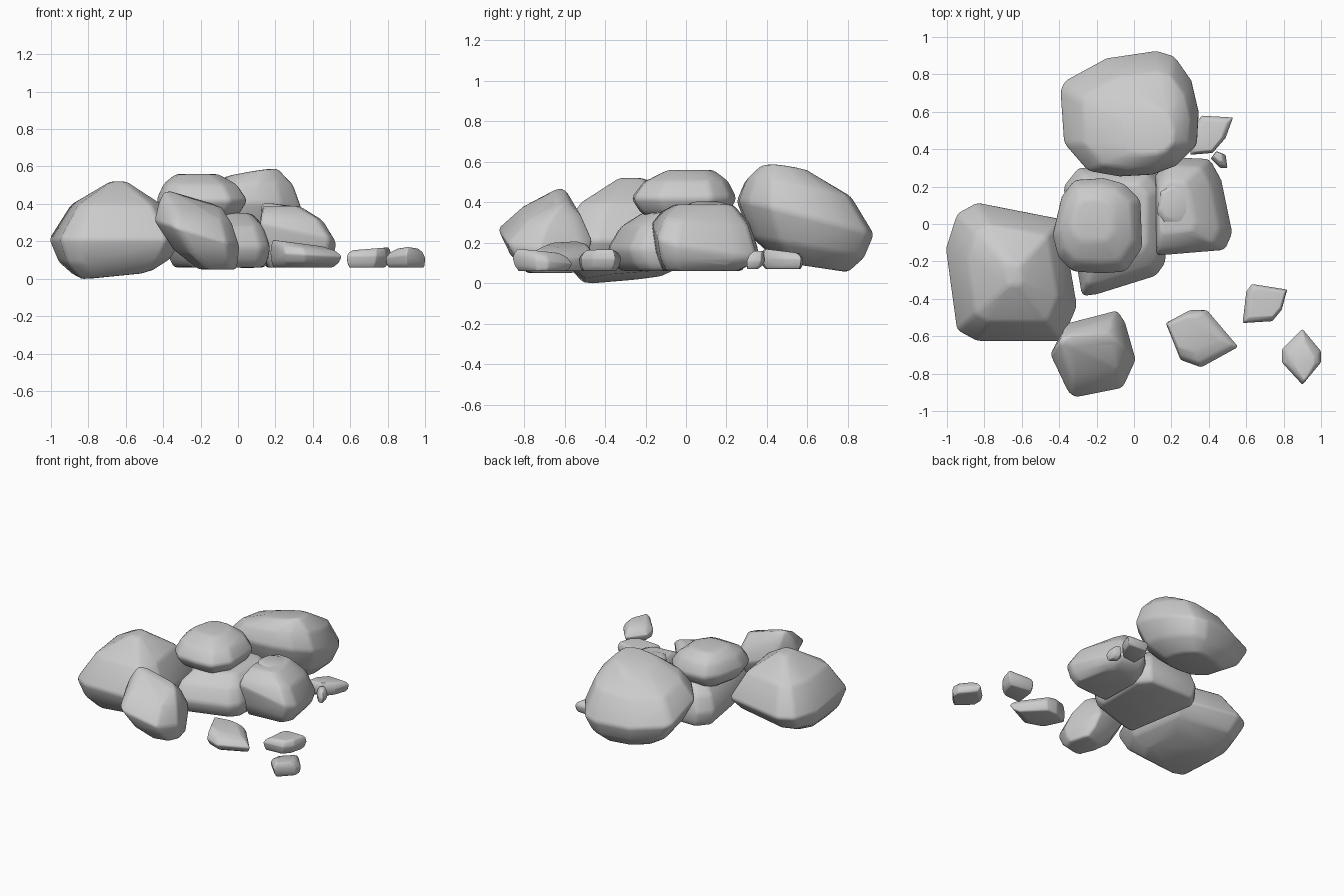
import bpy
import bmesh
from mathutils import Vector

# Remove the default object only
default_cube = bpy.data.objects.get("Cube")
if default_cube:
    bpy.data.objects.remove(default_cube, do_unlink=True)

# One stone colour for the whole pile
stone = bpy.data.materials.new("light_grey_stone")
stone_colour = (0.6, 0.6, 0.6, 1)
stone.diffuse_color = stone_colour
stone.use_nodes = True
shader = stone.node_tree.nodes["Principled BSDF"]
shader.inputs["Base Color"].default_value = stone_colour
shader.inputs["Roughness"].default_value = 0.9

CM = 0.01


def outline_centre(outline):
    """Middle of the outline's bounding box."""
    xs, ys = zip(*outline)
    return (min(xs) + max(xs)) / 2, (min(ys) + max(ys)) / 2


def layer(outline, centre, height, scale=(1, 1), tilt=(0, 0)):
    """Copy of the outline, scaled, moved to a centre and tilted."""
    middle_x, middle_y = outline_centre(outline)
    points = []
    for x, y in outline:
        dx = (x - middle_x) * scale[0]
        dy = (y - middle_y) * scale[1]
        z = height + dx * tilt[0] + dy * tilt[1]
        points.append(Vector((centre[0] + dx, centre[1] + dy, z)) * CM)
    return points


def shoulder(belt, cap, inward, rise=0.6):
    """Rounded layer between the widest belt and a cap."""
    points = []
    for outer, inner in zip(belt, cap):
        point = outer.lerp(inner, inward)
        point.z = outer.z + (inner.z - outer.z) * rise
        points.append(point)
    return points


def rock(name, outline, belt, top, bottom, belt_tilt=(0, 0), edge=0.02,
         inward=0.36):
    """Chipped boulder: hull around a belt, two shoulders and two caps.

    top and bottom are (centre, height, scale, tilt), lengths in centimetres.
    """
    belt_layer = layer(outline, outline_centre(outline), belt, tilt=belt_tilt)
    top_layer = layer(outline, *top)
    bottom_layer = layer(outline, *bottom)
    points = belt_layer + top_layer + bottom_layer
    points += shoulder(belt_layer, top_layer, inward)
    points += shoulder(belt_layer, bottom_layer, inward)

    bm = bmesh.new()
    for point in points:
        bm.verts.new(point)
    bmesh.ops.convex_hull(bm, input=bm.verts)
    loose = [vert for vert in bm.verts if not vert.link_faces]
    bmesh.ops.delete(bm, geom=loose, context="VERTS")
    bmesh.ops.dissolve_limit(bm, angle_limit=0.1, verts=bm.verts, edges=bm.edges)
    bmesh.ops.recalc_face_normals(bm, faces=bm.faces)
    mesh = bpy.data.meshes.new(name)
    bm.to_mesh(mesh)
    bm.free()
    mesh.materials.append(stone)

    stone_object = bpy.data.objects.new(name, mesh)
    bpy.context.collection.objects.link(stone_object)
    for face in mesh.polygons:
        face.use_smooth = True
    worn_edges = stone_object.modifiers.new("worn_edges", "BEVEL")
    worn_edges.width = edge
    worn_edges.segments = 2
    worn_edges.limit_method = "ANGLE"
    worn_edges.angle_limit = 0.4
    return stone_object


# Large boulders
rock("left_boulder",
     [(-101, -13), (-95, 6), (-84, 12), (-68, 8), (-38, 3), (-30, -44),
      (-38, -63), (-84, -63), (-95, -57)],
     belt=21,
     top=((-64, -27), 52, (0.12, 0.16)),
     bottom=((-67, -31), 3, (0.58, 0.52), (0.1, 0.1)))

rock("back_boulder",
     [(-40, 72), (-37, 77), (-15, 89), (12, 93), (22, 90), (31, 77), (35, 60),
      (34, 42), (23, 31), (10, 26), (-8, 25), (-25, 28), (-38, 43)],
     belt=32, belt_tilt=(0.03, -0.25),
     top=((7, 49), 56, (0.38, 0.36), (0.17, -0.13)),
     bottom=((-1, 63), 8, (0.5, 0.5), (0, -0.15)))

# Stones stacked in the middle
rock("middle_base_stone",
     [(-28, -39), (-20, -38), (12, -28), (17, -21), (18, 20), (10, 30),
      (-30, 30), (-38, 20)],
     belt=17,
     top=((-10, 0), 35, (0.62, 0.62)),
     bottom=((-10, -2), 6, (0.88, 0.88)))

rock("upper_stone",
     [(-44, -6), (-39, 15), (-32, 24), (-16, 25), (-5, 22), (4, 13),
      (5, -13), (-4, -26), (-17, -27), (-33, -26), (-41, -18)],
     belt=42,
     top=((-22, 2), 56, (0.46, 0.44)),
     bottom=((-20, 0), 30, (0.55, 0.55)))

rock("right_stone",
     [(12, -17), (49, -14), (53, -5), (47, 13), (47, 24), (41, 35),
      (20, 36), (11, 26)],
     belt=20, belt_tilt=(-0.2, -0.22),
     top=((23, 9), 39, (0.46, 0.54)),
     bottom=((31, 7), 6, (0.75, 0.7)))

rock("right_stone_cap",
     [(12, 6), (14, 18), (22, 22), (30, 17), (31, 6), (26, 0), (16, 0)],
     belt=38,
     top=((20, 11), 40, (0.6, 0.6), (-0.1, 0)),
     bottom=((21, 11), 34, (0.8, 0.8)), edge=0.01)

# Tilted slab at the front, with a ridge running across it
rock("front_slab",
     [(-45, -70), (-36, -53), (-9, -46), (-5, -52), (1, -73),
      (-6, -88), (-31, -93), (-35, -91)],
     belt=24, belt_tilt=(-0.3, 0),
     top=((-24, -62), 43, (0.68, 0.16), (-0.3, 0.1)),
     bottom=((-11, -67), 5, (0.45, 0.5)), inward=0.44)

# Small loose stones
rock("loose_stone_front",
     [(17, -53), (30, -46), (39, -46), (46, -54), (56, -66), (36, -77),
      (25, -73)],
     belt=13, belt_tilt=(-0.05, 0),
     top=((32, -59), 19, (0.7, 0.6), (-0.13, 0)),
     bottom=((35, -58), 6, (0.84, 0.7)), edge=0.01)

rock("loose_stone_right",
     [(58, -53), (60, -36), (63, -32), (82, -35), (79, -46), (74, -52)],
     belt=12,
     top=((71, -42), 16, (0.8, 0.75), (0.08, 0)),
     bottom=((69, -43), 6, (0.8, 0.8)), edge=0.006)

rock("loose_stone_far_right",
     [(90, -56), (100, -68), (100, -74), (90, -86), (79, -74), (79, -67)],
     belt=11, belt_tilt=(0, -0.1),
     top=((91, -73), 16, (0.5, 0.7), (0, -0.1)),
     bottom=((90, -71), 6, (0.9, 0.8)), edge=0.008)

rock("loose_stone_back",
     [(30, 37), (42, 38), (49, 46), (53, 57), (36, 58), (30, 48)],
     belt=12,
     top=((41, 47), 16, (0.75, 0.8), (0, -0.12)),
     bottom=((42, 48), 7, (0.8, 0.85)), edge=0.006)

rock("pebble_back",
     [(41, 35), (44, 39), (49, 37), (50, 30), (46, 30)],
     belt=11,
     top=((45, 36), 16, (0.5, 0.5)),
     bottom=((46, 33), 7, (0.6, 0.6)), edge=0.004)
